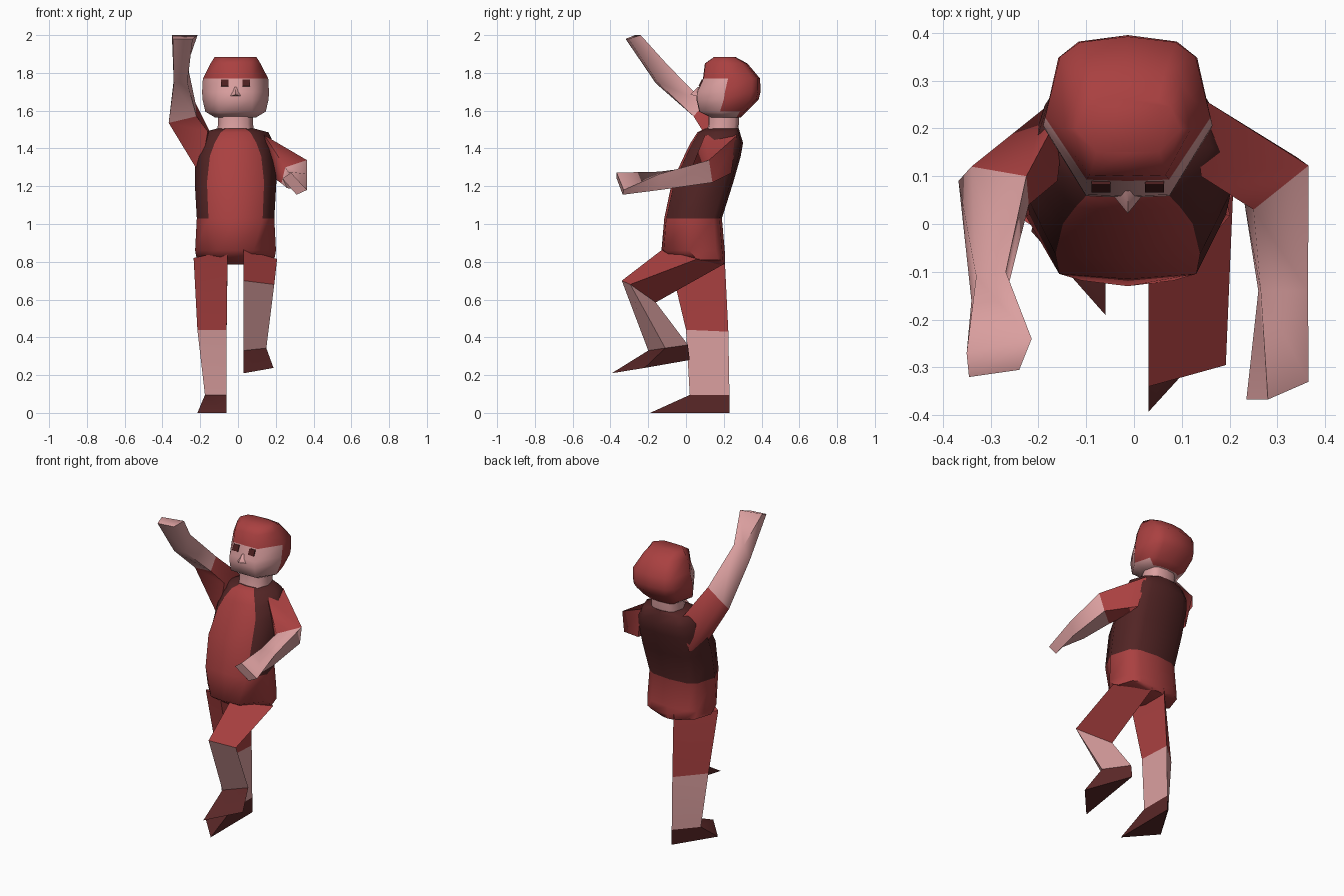
import bpy, bmesh, math


def material(name, rgb):
    m = bpy.data.materials.new(name)
    m.diffuse_color = (*rgb, 1)
    return m


RED = material("red cloth", (0.40, 0.052, 0.052))
DARK = material("dark vest", (0.085, 0.018, 0.018))
SKIN = material("skin", (0.71, 0.35, 0.35))
SHOE = material("shoe brown", (0.10, 0.02, 0.02))
EYE = material("eye", (0.07, 0.013, 0.013))
CX = -0.013  # body centre line


def loft(name, rings, mats, rule=None, angle=42):
    """Skin a list of equal-length rings; rule(centre, column, level) picks the material."""
    bm = bmesh.new()
    vs = [[bm.verts.new(p) for p in r] for r in rings]
    n = len(vs[0])
    for k in range(len(vs) - 1):
        for i in range(n):
            j = (i + 1) % n
            f = bm.faces.new((vs[k][i], vs[k][j], vs[k + 1][j], vs[k + 1][i]))
            f.material_index = rule(f.calc_center_median(), i, k) if rule else 0
    for k, ring in ((0, vs[0]), (len(vs) - 2, vs[-1])):
        f = bm.faces.new(ring)
        f.material_index = rule(f.calc_center_median(), 5, k) if rule else 0
    bmesh.ops.recalc_face_normals(bm, faces=bm.faces[:])
    me = bpy.data.meshes.new(name)
    bm.to_mesh(me)
    bm.free()
    for m in mats:
        me.materials.append(m)
    for p in me.polygons:
        p.use_smooth = True
    me.set_sharp_from_angle(angle=math.radians(angle))
    ob = bpy.data.objects.new(name, me)
    bpy.context.collection.objects.link(ob)
    return ob


def body_ring(z, yf, yb, w, front=0.68, front_y=-0.93):
    """Ten-sided symmetric cross-section; column 0 and 9 form the front panel."""
    half = [(0, -1), (front, front_y), (1, -0.12), (0.82, 0.72), (0.58, 0.92), (0, 1)]
    pts = half + [(-x, y) for x, y in half[4:0:-1]]
    mid, hy = (yf + yb) / 2, (yb - yf) / 2
    return [(CX + x * w, mid + y * hy, z) for x, y in pts]


# torso: trousers below, vest with a red front panel above
torso = [body_ring(*r) for r in (
    (0.785, 0.03, 0.205, 0.07, 0.6), (0.81, -0.06, 0.207, 0.205, 0.35),
    (0.86, -0.13, 0.205, 0.214, 0.45), (1.03, -0.115, 0.19, 0.205, 0.70),
    (1.22, -0.075, 0.25, 0.216, 0.70), (1.36, -0.01, 0.29, 0.212, 0.64),
    (1.43, 0.025, 0.302, 0.20, 0.55), (1.485, 0.06, 0.285, 0.175, 0.45),
    (1.505, 0.10, 0.28, 0.10, 0.5))]
loft("torso", torso, [RED, DARK],
     lambda c, i, k: int(c.z > 1.03 and i not in (0, 9)), 60)

# neck
loft("neck", [body_ring(1.46, 0.10, 0.27, 0.10), body_ring(1.53, 0.12, 0.28, 0.093),
              body_ring(1.60, 0.12, 0.28, 0.093)], [SKIN], angle=70)

# head with hair cap
head = [body_ring(*r, -0.98) for r in (
    (1.565, 0.13, 0.29, 0.11, 0.6), (1.595, 0.07, 0.32, 0.16, 0.55), (1.66, 0.055, 0.385, 0.175, 0.5),
    (1.70, 0.058, 0.395, 0.177, 0.5), (1.77, 0.09, 0.392, 0.173, 0.5),
    (1.85, 0.10, 0.325, 0.132, 0.6), (1.885, 0.15, 0.26, 0.11, 0.6))]


def hair(c, i, k):
    back = 2 <= i <= 7 if c.z > 1.59 else 3 <= i <= 6
    return int(c.z > 1.77 or (back and c.z > 1.57))


loft("head", head, [SKIN, RED], hair, 60)

# nose
loft("nose", [[(CX - 0.035, 0.065, 1.675), (CX + 0.035, 0.065, 1.675), (CX, 0.022, 1.685)],
              [(CX - 0.012, 0.08, 1.725), (CX + 0.012, 0.08, 1.725), (CX, 0.062, 1.725)]], [SKIN], angle=80)

# eyes: thin plates lying on the sloping brow
for side, label in ((-1, "left"), (1, "right")):
    xs = (CX + side * 0.036, CX + side * 0.076)
    outer = [(xs[0], 0.066, 1.73), (xs[1], 0.066, 1.73), (xs[1], 0.083, 1.765), (xs[0], 0.083, 1.765)]
    loft(label + "_eye", [outer, [(x, y + 0.007, z - 0.002) for x, y, z in outer]], [EYE])


def lower_half(c, i, k):
    return 0 if k < 1 else 1


# standing leg and shoe: three-sided, flat on the inner side
ankle = [(-0.06, 0.02, 0.095), (-0.06, 0.23, 0.095), (-0.175, 0.10, 0.095)]
loft("standing_leg", [
    [(-0.055, -0.10, 0.86), (-0.055, 0.205, 0.82), (-0.235, 0.01, 0.82)],
    [(-0.06, -0.0, 0.44), (-0.06, 0.224, 0.43), (-0.215, 0.08, 0.44)],
    ankle], [RED, SKIN], lower_half)
loft("standing_shoe", [
    ankle, [(-0.06, -0.19, 0), (-0.06, 0.23, 0), (-0.215, -0.015, 0)]], [SHOE])

# raised leg and shoe
ankle = [(0.03, -0.20, 0.33), (0.03, 0.01, 0.36), (0.15, -0.11, 0.343)]
loft("raised_leg", [
    [(0.03, -0.125, 0.865), (0.03, 0.205, 0.79), (0.207, 0.06, 0.815)],
    [(0.03, -0.34, 0.70), (0.03, -0.16, 0.585), (0.192, -0.295, 0.68)],
    ankle], [RED, SKIN], lower_half)
loft("raised_shoe", [
    ankle, [(0.03, -0.393, 0.21), (0.03, 0.02, 0.28), (0.188, -0.22, 0.238)]], [SHOE])

# bent arm reaching forward
loft("bent_arm", [
    [(0.13, 0.27, 1.47), (0.17, 0.24, 1.27), (0.18, 0.10, 1.25), (0.14, 0.10, 1.47)],
    [(0.365, 0.122, 1.338), (0.34, 0.14, 1.22), (0.23, 0.05, 1.215), (0.25, 0.03, 1.30)],
    [(0.364, -0.14, 1.265), (0.34, -0.14, 1.18), (0.26, -0.14, 1.19), (0.265, -0.14, 1.277)],
    [(0.365, -0.33, 1.18), (0.31, -0.335, 1.155), (0.235, -0.367, 1.24), (0.28, -0.367, 1.272)]],
    [RED, SKIN], lower_half, 80)

# raised arm
loft("raised_arm", [
    [(-0.20, 0.09, 1.26), (-0.19, 0.24, 1.27), (-0.14, 0.26, 1.47), (-0.16, 0.09, 1.49)],
    [(-0.367, 0.09, 1.535), (-0.34, 0.12, 1.58), (-0.225, 0.10, 1.64), (-0.22, 0.04, 1.57)],
    [(-0.34, -0.16, 1.745), (-0.33, -0.11, 1.85), (-0.268, -0.10, 1.845), (-0.268, -0.15, 1.75)],
    [(-0.345, -0.32, 1.98), (-0.35, -0.27, 2.0), (-0.214, -0.24, 2.0), (-0.24, -0.305, 1.98)]],
    [RED, SKIN], lower_half, 80)
